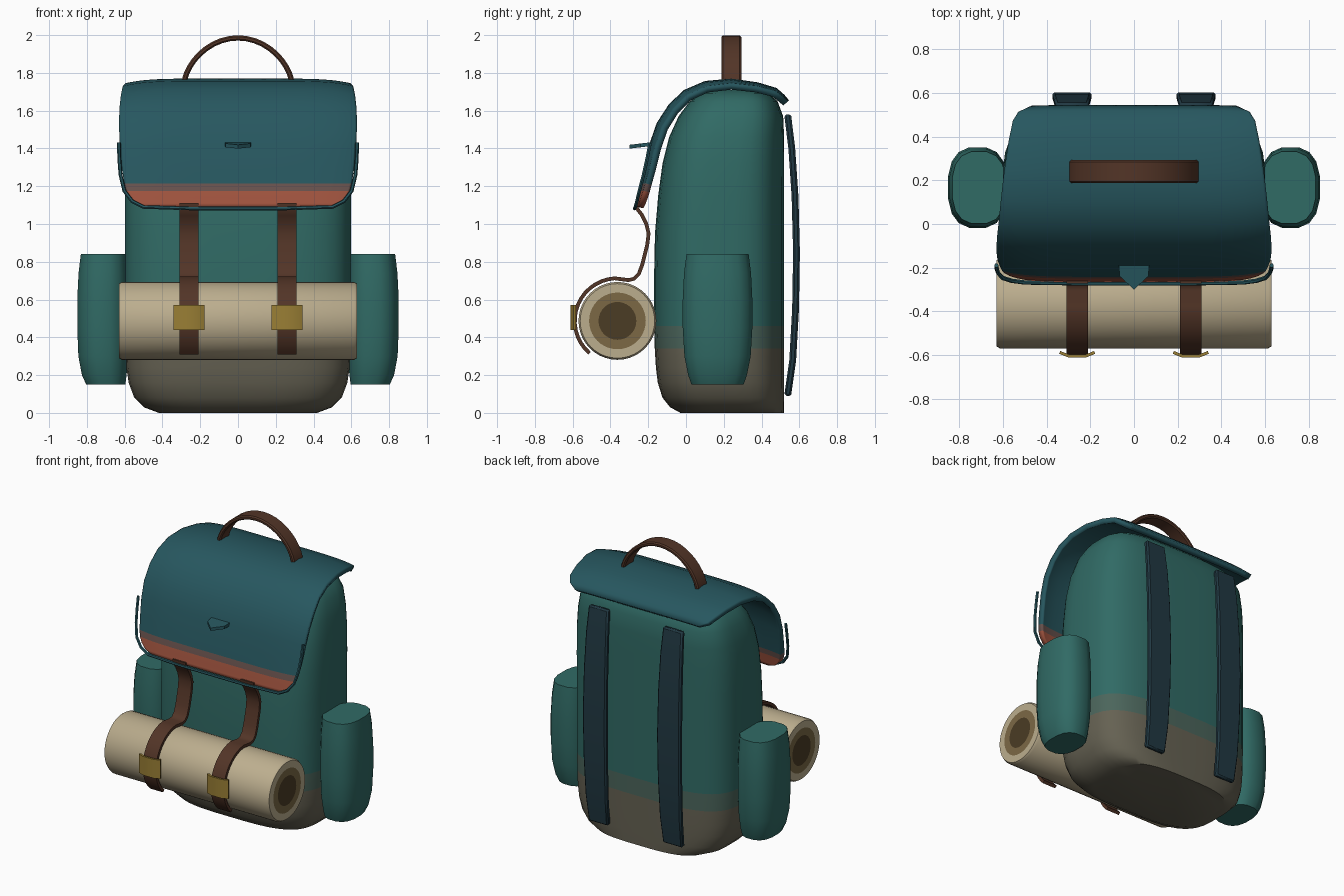
import bpy, bmesh, math
from mathutils import Vector

if "Cube" in bpy.data.objects:
    bpy.data.objects.remove(bpy.data.objects["Cube"])


def mat(name, r, g, b):
    m = bpy.data.materials.new(name)
    m.diffuse_color = (r, g, b, 1)
    m.use_nodes = True
    m.node_tree.nodes["Principled BSDF"].inputs["Base Color"].default_value = m.diffuse_color
    return m


TEAL = mat("teal_canvas", .03, .145, .13)
MIX = mat("worn_teal", .07, .13, .105)
BASE = mat("dusty_base", .13, .12, .085)
FLAP = mat("flap_canvas", .02, .095, .115)
RUST = mat("rust_hem", .36, .09, .05)
RUST2 = mat("faded_rust", .14, .085, .075)
LEATHER = mat("leather", .085, .035, .02)
ROLL = mat("bedroll_cloth", .5, .42, .27)
ROLL2 = mat("bedroll_shade", .2, .14, .06)
DARK = mat("bedroll_core", .07, .045, .018)
GOLD = mat("brass", .32, .21, .035)
NAVY = mat("navy_strap", .015, .04, .055)


def make(name, verts, faces, mats, pick=None):
    me = bpy.data.meshes.new(name)
    me.from_pydata(verts, [], faces)
    for m in mats:
        me.materials.append(m)
    bm = bmesh.new()
    bm.from_mesh(me)
    bmesh.ops.recalc_face_normals(bm, faces=bm.faces)
    if pick:
        for f in bm.faces:
            f.material_index = pick(f.calc_center_median())
    bm.to_mesh(me)
    bm.free()
    ob = bpy.data.objects.new(name, me)
    bpy.context.collection.objects.link(ob)
    return ob


def loft(name, rings, mats, pick=None):
    n = len(rings[0])
    faces = [(k*n+i, k*n+(i+1) % n, (k+1)*n+(i+1) % n, (k+1)*n+i)
             for k in range(len(rings)-1) for i in range(n)]
    faces += [tuple(range(n)), tuple(range((len(rings)-1)*n, len(rings)*n))]
    return make(name, [v for r in rings for v in r], faces, mats, pick)


def oval(cx, rx, y0, y1, z, e, n):
    out = []
    for i in range(n):
        a = 2*math.pi*(i+.5)/n
        c, s = math.cos(a), math.sin(a)
        out.append((cx + rx*math.copysign(abs(c)**(2/e), c),
                    (y0+y1)/2 + (y1-y0)/2*math.copysign(abs(s)**(2/e), s), z))
    return out


def band(name, path, widths, thick, place, m):
    """Flat strip of rectangular section along a 2D path."""
    rings = []
    for i, p in enumerate(path):
        a, b = Vector(path[max(i-1, 0)]), Vector(path[min(i+1, len(path)-1)])
        t = (b-a).normalized()
        nrm = Vector((-t.y, t.x))*thick/2
        p, w = Vector(p), widths[i]/2
        rings.append([place(*(p+s*nrm), q*w) for s, q in ((-1, -1), (-1, 1), (1, 1), (1, -1))])
    return loft(name, rings, [m])


# Main bag: z, half width, front y, back y
prof = [(0, .42, -.03, .52), (.03, .50, -.085, .52), (.08, .55, -.125, .52), (.16, .58, -.15, .52),
        (.24, .592, -.16, .52), (.34, .597, -.166, .52), (.46, .6, -.17, .52), (.7, .6, -.17, .52),
        (.95, .6, -.165, .52), (1.15, .6, -.148, .52), (1.32, .595, -.125, .52), (1.46, .58, -.09, .52),
        (1.57, .555, -.04, .515), (1.65, .51, .02, .485), (1.69, .45, .08, .44), (1.71, .36, .14, .38)]
loft("bag_body", [oval(0, w, f, b, z, 3.4, 40) for z, w, f, b in prof], [TEAL, MIX, BASE],
     lambda c: 2 if c.z < .3 else 1 if c.z < .46 else 0)

# Lid flap: y, z, half width
fp = [(.545, 1.655, .47), (.52, 1.685, .53), (.48, 1.72, .555), (.38, 1.75, .575), (.24, 1.77, .595),
      (.1, 1.757, .61), (-.01, 1.71, .62), (-.09, 1.635, .628), (-.155, 1.535, .63), (-.195, 1.42, .625),
      (-.222, 1.3, .615), (-.242, 1.215, .603), (-.25, 1.175, .592), (-.257, 1.14, .57),
      (-.262, 1.11, .535), (-.266, 1.092, .48)]
COLS = 16
verts = []
for y, z, w in fp:
    inward = (Vector((.25, 1.25))-Vector((y, z))).normalized()
    if z < 1.3:
        inward = Vector((1, 0))
    for i in range(COLS+1):
        t = math.sin((2*i/COLS-1)*math.pi/2)
        d = inward*.035*abs(t*w/.63)**6
        verts.append((t*w, y+d.x, z+d.y))
W = COLS+1
flap = make("lid_flap", verts, [(k*W+i, k*W+i+1, (k+1)*W+i+1, (k+1)*W+i)
            for k in range(len(fp)-1) for i in range(COLS)], [FLAP, RUST2, RUST],
            lambda c: 2 if c.z < 1.175 else 1 if c.z < 1.22 else 0)
sol = flap.modifiers.new("thickness", 'SOLIDIFY')
sol.thickness = .035
# shell grows toward the bag
bm = bmesh.new()
bm.from_mesh(flap.data)
if sum((f.normal.dot(f.calc_center_median()-Vector((0, .25, 1.2))) for f in bm.faces)) < 0:
    bmesh.ops.reverse_faces(bm, faces=bm.faces)
    bm.to_mesh(flap.data)
bm.free()

# Piping around the flap hem
half = [(.63, -.19, 1.43), (.629, -.205, 1.35), (.622, -.225, 1.26), (.602, -.247, 1.175),
        (.56, -.26, 1.12), (.5, -.268, 1.09), (.25, -.272, 1.082)]
pts = half + [(-x, y, z) for x, y, z in reversed(half)]
cu = bpy.data.curves.new("flap_piping", 'CURVE')
cu.dimensions = '3D'
cu.bevel_depth = .01
cu.bevel_resolution = 1
cu.use_fill_caps = True
sp = cu.splines.new('POLY')
sp.points.add(len(pts)-1)
for p, c in zip(sp.points, pts):
    p.co = (*c, 1)
cu.materials.append(FLAP)
pipe = bpy.data.objects.new("flap_piping", cu)
bpy.context.collection.objects.link(pipe)
pipe.select_set(True)
bpy.context.view_layer.objects.active = pipe
bpy.ops.object.convert(target='MESH')

# Small pull tab on the flap
tab = [(-.07, -.19), (.07, -.19), (.065, -.24), (0, -.3), (-.065, -.24)]
loft("flap_pull_tab", [[(x, y, z+.12*(y+.25)) for x, y in tab] for z in (1.405, 1.425)], [FLAP])

# Carry handle
arch = [(.285*math.sin(a), 1.745+.24*math.cos(a)**1.25)
        for a in [math.pi/2*(i/10-1)*.995 for i in range(21)]]
h = band("carry_handle", arch, [.105]*21, .028, lambda u, v, w: (u, .24+w, v), LEATHER)
h.modifiers.new("soft_edges", 'BEVEL').width = .008

# Bedroll with recessed-looking dark end
def circle(x, r, n=40):
    return [(x, -.363+r*math.cos(2*math.pi*i/n), .487+r*math.sin(2*math.pi*i/n)) for i in range(n)]


sect = [(-.63, .1), (-.63, .15), (-.63, .197), (-.615, .206)]
sect += [(-x, r) for x, r in reversed(sect)]


def roll_colour(c):
    r = math.hypot(c.y+.363, c.z-.487)
    return 0 if abs(c.x) < .629 or r > .16 else 1 if r > .11 else 2


loft("bedroll", [circle(x, r) for x, r in sect], [ROLL, ROLL2, DARK], roll_colour)

# Strap path hangs from the flap and wraps the bedroll (y, z)
wrap = [(-.262, 1.11), (-.262, 1.085), (-.235, 1.05), (-.21, 1.0), (-.198, .95), (-.205, .89),
        (-.23, .79), (-.25, .735), (-.275, .71), (-.305, .703)]
wrap += [(-.363+.226*math.cos(a), .487+.226*math.sin(a))
         for a in [math.radians(94+i*9) for i in range(16)]]
# Shoulder strap path on the back (y, z)
back = [(.538, 1.58), (.56, 1.4), (.577, 1.15), (.585, .85), (.58, .55), (.565, .28), (.538, .09)]

for side, s in (("left", -1), ("right", 1)):
    band(side+"_bedroll_strap", wrap, [.1]*len(wrap), .02,
         lambda u, v, w: (s*.26+w, u, v), LEATHER)
    # Brass buckle, slightly bowed
    bow = [(-.08, -.588), (-.04, -.604), (.04, -.604), (.08, -.588)]
    band(side+"_buckle", bow, [.13]*4, .014, lambda u, v, w: (s*.26+u, v, .505+w), GOLD)
    b = band(side+"_shoulder_strap", back, [.15, .165, .175, .18, .175, .165, .15], .036,
             lambda u, v, w: (s*.284+w, u, v), NAVY)
    b.modifiers.new("soft_edges", 'BEVEL').width = .01
    # Side pocket: z, centre x, half width, half depth
    pk = [(.15, .70, .105, .14), (.2, .708, .12, .158), (.3, .714, .133, .178), (.45, .716, .137, .187),
          (.6, .716, .137, .187), (.74, .714, .132, .18), (.84, .71, .124, .167)]
    loft(side+"_pocket", [oval(s*cx, rx, .167-ry, .167+ry, z, 2.6, 16) for z, cx, rx, ry in pk], [TEAL])

for ob in bpy.context.scene.objects:
    ob.select_set(ob.type == 'MESH')
bpy.context.view_layer.objects.active = flap
bpy.ops.object.shade_smooth_by_angle(angle=math.radians(40))
